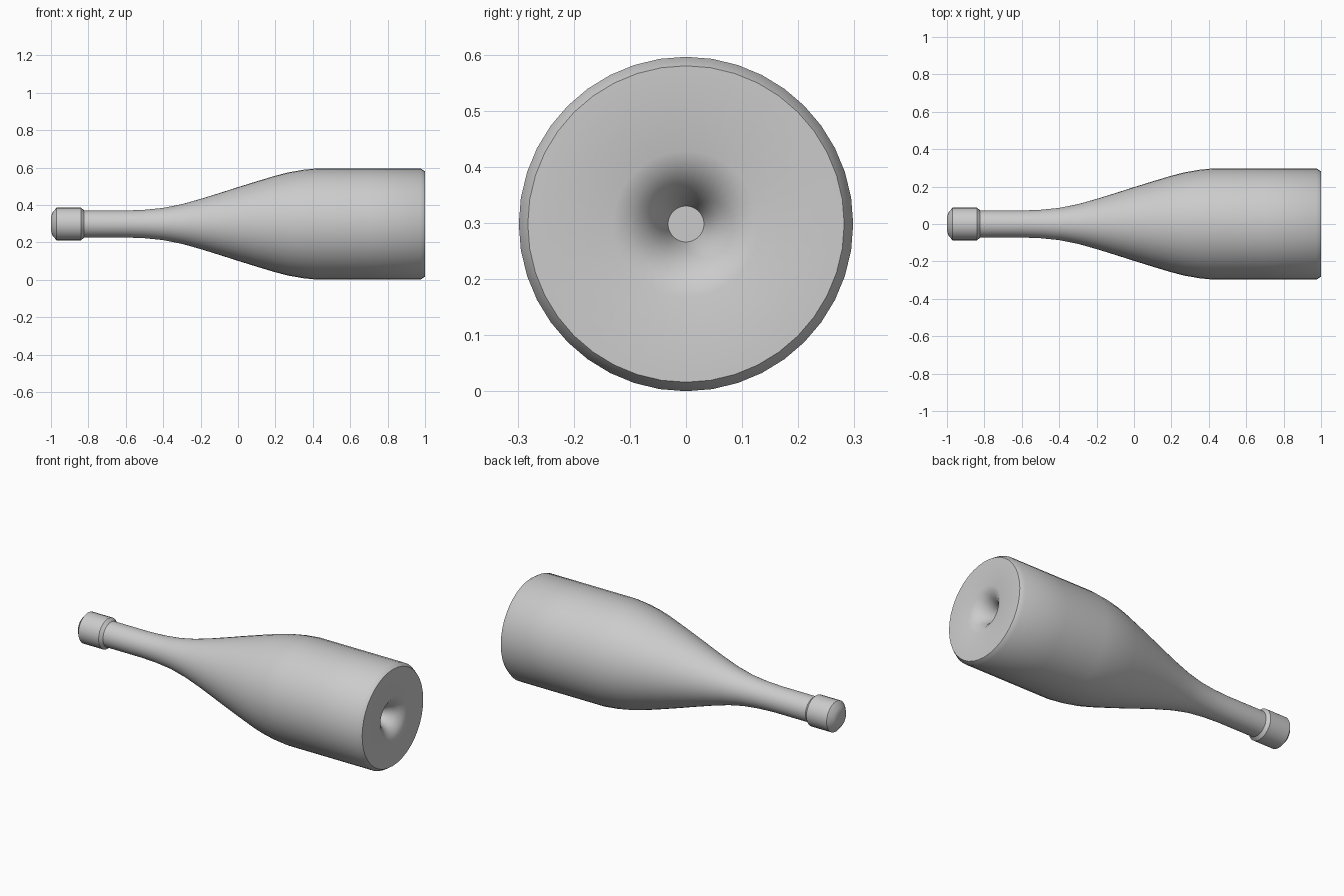
import bpy
import bmesh
import math
from mathutils import Matrix, Vector

cube = bpy.data.objects.get("Cube")
if cube:
    bpy.data.objects.remove(cube, do_unlink=True)

AXIS_Z = 0.298

grey = bpy.data.materials.new("plain grey")
grey.use_nodes = True
colour = (0.6, 0.6, 0.6, 1)
grey.diffuse_color = colour
grey.node_tree.nodes["Principled BSDF"].inputs["Base Color"].default_value = colour


def lathe(name, profile, sides, sharp_angle):
    """Turn (x, radius) points about the long axis; both ends are capped."""
    bm = bmesh.new()
    rings = []
    for x, r in profile:
        ring = []
        for i in range(sides):
            a = math.tau * i / sides
            ring.append(bm.verts.new((x, r * math.sin(a), AXIS_Z + r * math.cos(a))))
        rings.append(ring)
    for a, b in zip(rings, rings[1:]):
        for i in range(sides):
            j = (i + 1) % sides
            bm.faces.new((a[i], a[j], b[j], b[i]))
    bm.faces.new(rings[0])
    bm.faces.new(rings[-1])
    bmesh.ops.recalc_face_normals(bm, faces=bm.faces)
    mesh = bpy.data.meshes.new(name)
    bm.to_mesh(mesh)
    bm.free()
    mesh.materials.append(grey)
    obj = bpy.data.objects.new(name, mesh)
    bpy.context.collection.objects.link(obj)
    bpy.ops.object.select_all(action="DESELECT")
    obj.select_set(True)
    bpy.context.view_layer.objects.active = obj
    bpy.ops.object.shade_smooth_by_angle(angle=math.radians(sharp_angle))
    return obj


# Neck, shoulder, body, chamfered base and the hollow in the base
lathe("bottle_body", [
    (-0.86, 0.072), (-0.6, 0.072), (-0.5, 0.076), (-0.4, 0.086),
    (-0.3, 0.106), (-0.2, 0.134), (-0.1, 0.165), (0, 0.197),
    (0.1, 0.228), (0.2, 0.258), (0.27, 0.276), (0.35, 0.29),
    (0.43, 0.298), (0.7, 0.298), (0.975, 0.298), (1, 0.282),
    (1, 0.13), (0.99, 0.1), (0.965, 0.07), (0.92, 0.045), (0.87, 0.032),
], 40, 40)

# Rounded closure at the mouth
lathe("bottle_cap", [
    (-1, 0.035), (-0.993, 0.06), (-0.97, 0.088), (-0.84, 0.088), (-0.82, 0.07),
], 24, 35)
